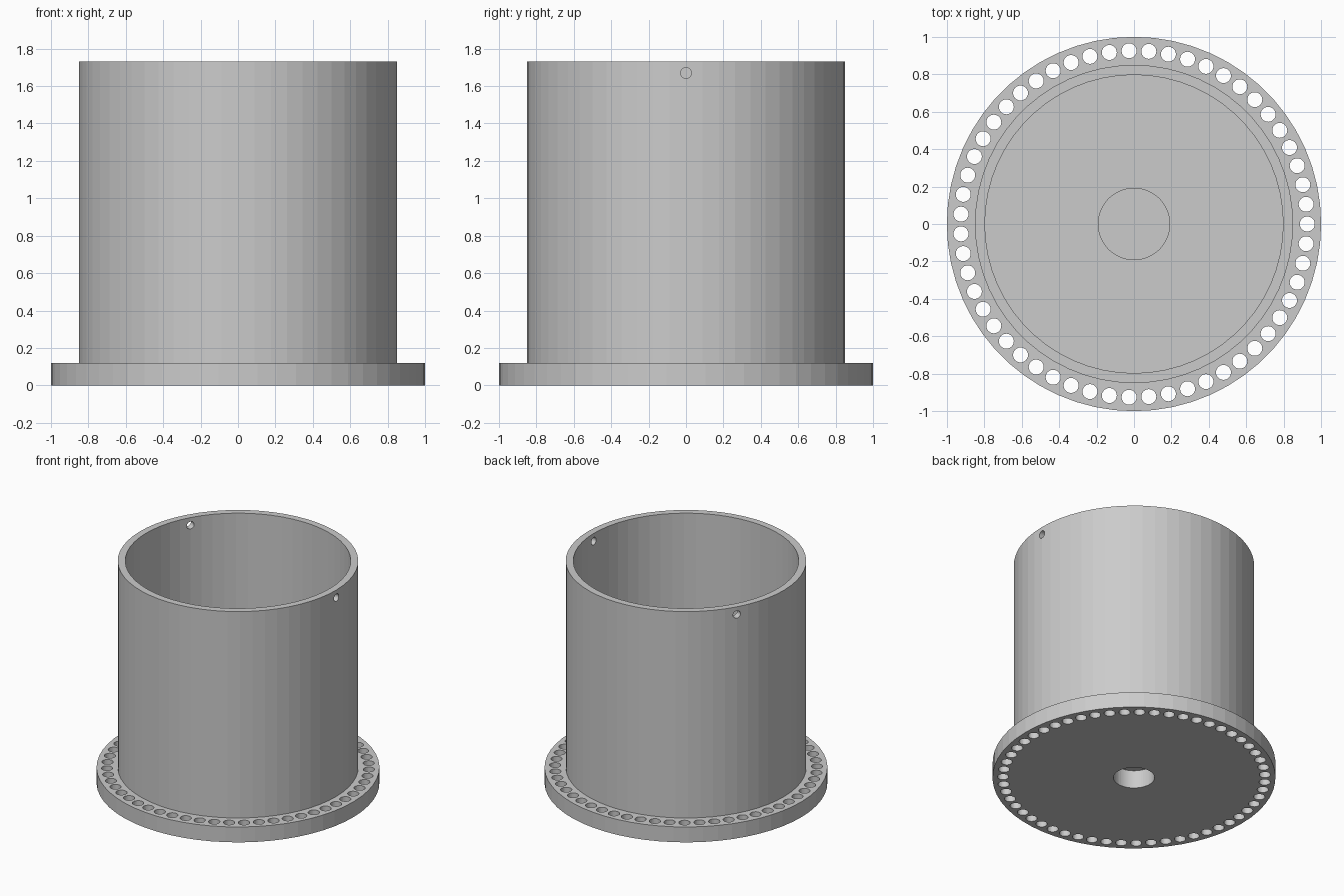
import bpy, bmesh
from math import cos, sin, radians, tau
from mathutils import Matrix, Vector

cube = bpy.data.objects.get("Cube")
if cube:
    bpy.data.objects.remove(cube, do_unlink=True)

SIDES = 60
HOLES = 55

grey = bpy.data.materials.new("plain_grey")
grey.use_nodes = True
grey.diffuse_color = (0.6, 0.6, 0.6, 1)
grey.node_tree.nodes["Principled BSDF"].inputs["Base Color"].default_value = (0.6, 0.6, 0.6, 1)


def add_object(name, bm):
    bmesh.ops.recalc_face_normals(bm, faces=bm.faces)
    mesh = bpy.data.meshes.new(name)
    bm.to_mesh(mesh)
    bm.free()
    obj = bpy.data.objects.new(name, mesh)
    obj.data.materials.append(grey)
    bpy.context.collection.objects.link(obj)
    return obj


def lathe(name, profile):
    """Revolve an (radius, height) profile around z."""
    bm = bmesh.new()
    verts = [bm.verts.new((r, 0, z)) for r, z in profile]
    edges = [bm.edges.new(pair) for pair in zip(verts, verts[1:])]
    bmesh.ops.spin(bm, geom=verts + edges, cent=(0, 0, 0), axis=(0, 0, 1),
                   angle=tau, steps=SIDES, use_duplicate=False)
    bmesh.ops.remove_doubles(bm, verts=bm.verts, dist=1e-4)
    return add_object(name, bm)


def add_pin(bm, centre, axis, radius, depth):
    turn = Vector((0, 0, 1)).rotation_difference(axis).to_matrix().to_4x4()
    bmesh.ops.create_cone(bm, cap_ends=True, segments=24, radius1=radius,
                          radius2=radius, depth=depth,
                          matrix=Matrix.Translation(centre) @ turn)


# Cup with flange, hollow hub in the floor and a blind bore underneath
body = lathe("flanged_cup", [
    (0, 0.14), (0.145, 0.14), (0.145, 0), (1, 0), (1, 0.12), (0.85, 0.12),
    (0.85, 1.73), (0.797, 1.73), (0.797, 0.12), (0.193, 0.12),
    (0.193, 0.19), (0, 0.19)])

# Ring of holes through the flange, and two pin holes near the rim
bm = bmesh.new()
for i in range(HOLES):
    a = tau * i / HOLES
    add_pin(bm, Vector((0.926 * cos(a), 0.926 * sin(a), 0.06)),
            Vector((0, 0, 1)), 0.04, 0.3)
for degrees in (0, 150):
    a = radians(degrees)
    out = Vector((cos(a), sin(a), 0))
    add_pin(bm, out * 0.82 + Vector((0, 0, 1.67)), out, 0.029, 0.2)
cutter = add_object("hole_cutter", bm)
cutter.hide_render = True

cut = body.modifiers.new("holes", 'BOOLEAN')
cut.operation = 'DIFFERENCE'
cut.solver = 'EXACT'
cut.object = cutter

# Bake the cut and drop the cutter
bpy.context.view_layer.update()
graph = bpy.context.evaluated_depsgraph_get()
result = bpy.data.meshes.new_from_object(body.evaluated_get(graph))
body.modifiers.clear()
body.data = result
bpy.data.objects.remove(cutter, do_unlink=True)
